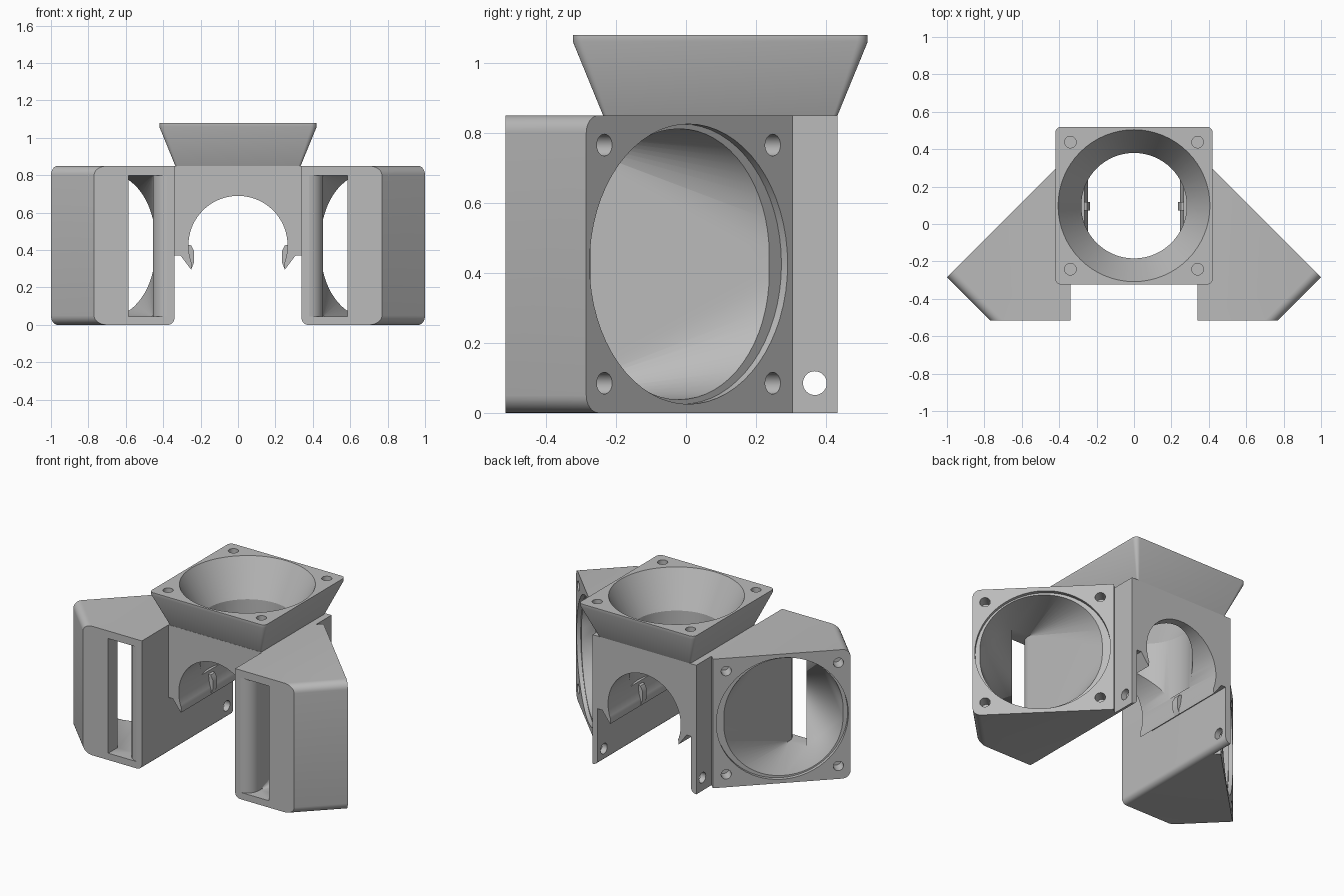
import bpy, bmesh
from math import sin, cos, pi, radians
from mathutils import Vector, Matrix

if "Cube" in bpy.data.objects:
    bpy.data.objects.remove(bpy.data.objects["Cube"], do_unlink=True)

grey = bpy.data.materials.new("plastic_grey")
grey.use_nodes = True
grey.diffuse_color = (0.5, 0.5, 0.5, 1)
grey.node_tree.nodes["Principled BSDF"].inputs["Base Color"].default_value = (0.5, 0.5, 0.5, 1)

H = 0.85              # body height
FY = 0.098            # funnel centre in y


def to_object(name, bm):
    bmesh.ops.recalc_face_normals(bm, faces=bm.faces)
    mesh = bpy.data.meshes.new(name)
    bm.to_mesh(mesh)
    bm.free()
    mesh.materials.append(grey)
    obj = bpy.data.objects.new(name, mesh)
    bpy.context.collection.objects.link(obj)
    return obj


def prism_bm(pts, lo, hi, axis):
    """Extrude a 2D profile along z (xy profile) or y (xz profile)."""
    bm = bmesh.new()
    place = (lambda p, t: (p[0], p[1], t)) if axis == "z" else (lambda p, t: (p[0], t, p[1]))
    face = bm.faces.new([bm.verts.new(place(p, lo)) for p in pts])
    ext = bmesh.ops.extrude_face_region(bm, geom=[face])
    verts = [g for g in ext["geom"] if isinstance(g, bmesh.types.BMVert)]
    shift = (0, 0, hi - lo) if axis == "z" else (0, hi - lo, 0)
    bmesh.ops.translate(bm, verts=verts, vec=shift)
    return bm


def cylinder(name, start, end, r1, r2=None, seg=32):
    start, end = Vector(start), Vector(end)
    d = end - start
    mat = Matrix.Translation((start + end) / 2) @ d.to_track_quat("Z", "Y").to_matrix().to_4x4()
    bm = bmesh.new()
    bmesh.ops.create_cone(bm, cap_ends=True, segments=seg, radius1=r1,
                          radius2=r1 if r2 is None else r2, depth=d.length, matrix=mat)
    return to_object(name, bm)


def activate(obj):
    bpy.ops.object.select_all(action="DESELECT")
    obj.select_set(True)
    bpy.context.view_layer.objects.active = obj


def cut(obj, cutters):
    activate(obj)
    for c in cutters:
        mod = obj.modifiers.new("cut", "BOOLEAN")
        mod.operation, mod.solver, mod.object = "DIFFERENCE", "EXACT", c
        bpy.ops.object.modifier_apply(modifier=mod.name)
        bpy.data.objects.remove(c, do_unlink=True)


def finish(obj, mirror=False):
    activate(obj)
    if mirror:
        mod = obj.modifiers.new("mirror", "MIRROR")
        mod.use_mirror_merge = False
        bpy.ops.object.modifier_apply(modifier=mod.name)
    bpy.ops.object.shade_smooth_by_angle(angle=radians(30))


# Side ducts: plan outline with rounded outer and lower inner edges
plan = [(0.34, -0.515), (0.77, -0.515), (1.0, -0.285), (0.41, 0.305),
        (0.378, 0.273), (0.378, 0.433), (0.34, 0.433)]
bm = prism_bm(plan, 0, H, "z")


def edges_where(test):
    return [e for e in bm.edges if all(test(v.co) for v in e.verts)
            and abs(e.verts[0].co.z - e.verts[1].co.z) < 0.01]


bmesh.ops.bevel(bm, geom=edges_where(lambda c: c.x > 0.76), offset=0.05,
                segments=6, profile=0.5, affect="EDGES")
bmesh.ops.bevel(bm, geom=edges_where(lambda c: c.x < 0.341 and c.z < 0.01), offset=0.035,
                segments=5, profile=0.5, affect="EDGES")
ducts = to_object("side_ducts", bm)

# Air passage: round fan mouth blending into a tall slot
centre = Vector((0.7075, 0.0075, H / 2))
n = Vector((1, 1, 0)).normalized()
u = Vector((-1, 1, 0)).normalized()
up = Vector((0, 0, 1))
bm = bmesh.new()
for i in range(64):
    t = 2 * pi * i / 64
    bm.verts.new(centre + 0.01 * n + 0.387 * (cos(t) * u + sin(t) * up))
for x in (0.455, 0.585):
    for z in (0.045, 0.8):
        bm.verts.new((x, -0.42, z))
hull = bmesh.ops.convex_hull(bm, input=bm.verts)
bmesh.ops.delete(bm, geom=[g for g in hull["geom_interior"]
                           if isinstance(g, bmesh.types.BMVert)], context="VERTS")
passage = to_object("passage_cutter", bm)

# Slot with a rounded inner lip
lip = [(0.37 + 0.085 * cos(t), -0.43 - 0.085 * sin(t))
       for t in [radians(a) for a in range(0, 85, 12)]]
slot_plan = [(0.585, -0.4), (0.455, -0.4)] + lip + [(lip[-1][0], -0.53), (0.585, -0.53)]
slot = to_object("slot_cutter", prism_bm(slot_plan, 0.045, 0.8, "z"))

recess = cylinder("recess_cutter", centre - 0.025 * n, centre + 0.03 * n, 0.4, seg=64)
side_cutters = [passage, slot, recess]
for a in (-0.34, 0.34):
    for b in (-0.34, 0.34):
        p = centre + a * u + b * up
        side_cutters.append(cylinder("screw_cutter", p - 0.08 * n, p + 0.03 * n, 0.031))
side_cutters.append(cylinder("pin_cutter", (0.3, 0.368, 0.085), (0.45, 0.368, 0.085), 0.034))
cut(ducts, side_cutters)
finish(ducts, mirror=True)

# Centre block: arch with pointed hooks along both lower edges
R, AZ = 0.265, 0.425
arc = [(R * cos(t), AZ + R * sin(t))
       for t in [radians(-22 + 224 * i / 48) for i in range(49)]]
outline = [(0.34, H), (0.34, 0.372), (0.308, 0.372), (0.25, 0.295)] + arc + \
          [(-0.25, 0.295), (-0.308, 0.372), (-0.34, 0.372), (-0.34, H)]
block = to_object("centre_block", prism_bm(outline, -0.238, 0.433, "y"))
cut(block, [cylinder("bore_cutter", (0, FY, 0.45), (0, FY, 0.95), 0.282, seg=64)])
finish(block)

# Small snap bumps on the hooks
bump = [(0.27, 0.43), (0.25, 0.425), (0.235, 0.395), (0.235, 0.335), (0.25, 0.297), (0.27, 0.33)]
finish(to_object("snap_bumps", prism_bm(bump, 0.073, 0.117, "y")), mirror=True)


# Top funnel: rounded square rings widening upward
def ring(bm, half, r, z):
    verts = []
    for k in range(4):
        q = k * pi / 2
        cx = (half - r) * (1 if k in (0, 3) else -1)
        cy = (half - r) * (1 if k in (0, 1) else -1)
        for i in range(7):
            t = q + i * pi / 12
            verts.append(bm.verts.new((cx + r * cos(t), FY + cy + r * sin(t), z)))
    return verts


bm = bmesh.new()
rings = [ring(bm, 0.335, 0.012, H), ring(bm, 0.421, 0.03, 1.06), ring(bm, 0.421, 0.03, 1.08)]
for lower, upper in zip(rings, rings[1:]):
    for i in range(len(lower)):
        j = (i + 1) % len(lower)
        bm.faces.new((lower[i], lower[j], upper[j], upper[i]))
bm.faces.new(rings[0])
bm.faces.new(rings[-1])
funnel = to_object("top_funnel", bm)
slope = (0.406 - 0.282) / (1.08 - H)
funnel_cutters = [cylinder("cone_cutter", (0, FY, H - 0.02), (0, FY, 1.1),
                           0.282 - 0.02 * slope, 0.406 + 0.02 * slope, seg=64)]
for a in (-0.34, 0.34):
    for b in (-0.34, 0.34):
        funnel_cutters.append(cylinder("screw_cutter", (a, FY + b, 1.0), (a, FY + b, 1.1), 0.031))
cut(funnel, funnel_cutters)
finish(funnel)
